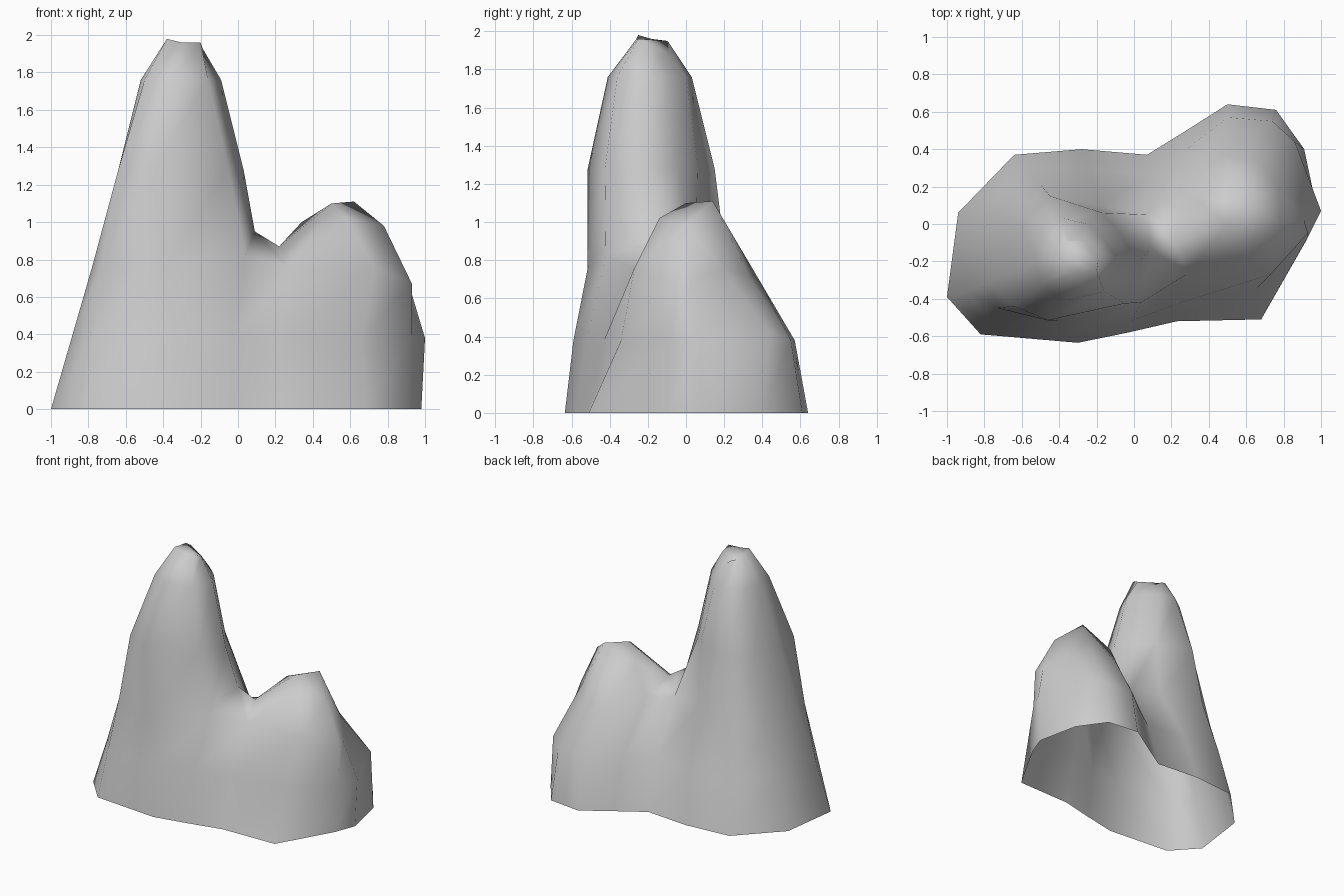
import bpy, bmesh

cube = bpy.data.objects.get("Cube")
if cube:
    bpy.data.objects.remove(cube)

# Stone colour
stone = bpy.data.materials.new("stone grey")
stone.use_nodes = True
grey = (0.6, 0.6, 0.6, 1)
stone.diffuse_color = grey
stone.node_tree.nodes["Principled BSDF"].inputs["Base Color"].default_value = grey

bm = bmesh.new()


def point(x, y, z):
    return bm.verts.new((x, y, z))


def outline(height, points):
    """A level ring; a point may carry its own height as a third value."""
    return [point(p[0], p[1], p[2] if len(p) > 2 else height) for p in points]


def loft(rings):
    for low, high in zip(rings, rings[1:]):
        n = len(low)
        for i in range(n):
            j = (i + 1) % n
            bm.faces.new((low[i], low[j], high[j], high[i]))


# Shared foot of the rock, open underneath
foot = outline(0, [(-1, -.39), (-.82, -.59), (-.3, -.635), (-.03, -.58), (.23, -.52),
                   (.68, -.51), (.92, -.09), (.98, .07), (.91, .4), (.76, .61),
                   (.5, .64), (.28, .5), (.07, .37), (-.28, .4), (-.64, .37), (-.94, .06)])
waist = outline(.38, [(-.89, -.36), (-.77, -.53), (-.34, -.59), (-.02, -.52), (.22, -.43),
                      (.66, -.34), (.93, -.07), (1, .07), (.86, .44, .42), (.74, .55),
                      (.5, .57), (.28, .4), (.08, .26), (-.24, .3), (-.58, .3), (-.84, .04)])
shoulder = outline(.76, [(-.78, -.31), (-.73, -.45), (-.4, -.515), (.04, -.42, .82),
                         (.28, -.27), (.73, -.27), (.93, -.05, .67), (.91, .02, .68),
                         (.78, .19), (.66, .33, .72), (.48, .37, .72), (.24, .16, .79),
                         (.07, .05, .79), (-.18, .1, .82), (-.5, .21, .8), (-.72, .04)])
loft([foot, waist, shoulder])
(west, south_west, south, spur, front_valley, front, south_east, east,
 north_east, north, back, nook, back_valley) = shoulder[:13]

# Saddle between the peaks, rising to a notch at the tall peak
saddle = point(.22, -.1, .87)
notch = point(.09, -.13, .95)
saddle_faces = [(spur, front_valley, notch), (front_valley, saddle, notch),
                (saddle, back_valley, notch), (saddle, nook, back_valley)]

# Short peak: facets around a slanted crest
brow = point(.58, -.14, 1.02)
flank = point(.78, 0, .98)
crest = point(.5, 0, 1.1)
summit = point(.62, .14, 1.11)
ledge = point(.34, .13, 1.0)
short_faces = [(saddle, front_valley, crest), (front_valley, brow, crest),
               (front_valley, front, brow), (front, flank, brow),
               (front, south_east, flank), (south_east, east, flank),
               (east, north_east, flank), (north_east, summit, flank),
               (north_east, north, summit), (north, back, summit),
               (back, ledge, summit), (back, nook, ledge),
               (nook, saddle, ledge), (saddle, crest, ledge),
               (ledge, crest, summit), (crest, flank, summit), (crest, brow, flank)]

# Tall peak: tapering rings with a sloping tip
tall = [shoulder[12:] + [west, south_west, south, spur, notch],
        outline(1.28, [(-.08, -.04), (-.17, .06), (-.45, .15), (-.6, 0), (-.64, -.26),
                       (-.64, -.44), (-.46, -.515), (-.05, -.425), (.03, -.2)]),
        outline(1.76, [(-.16, -.08), (-.25, 0), (-.38, .03), (-.49, -.05), (-.52, -.2),
                       (-.5, -.33), (-.36, -.41), (-.16, -.36), (-.09, -.19)]),
        outline(1.96, [(-.2, -.13, 1.86), (-.26, -.09, 1.88), (-.35, -.09, 1.94),
                       (-.39, -.1, 1.95), (-.39, -.18), (-.38, -.25, 1.98),
                       (-.3, -.26), (-.2, -.25), (-.19, -.19, 1.93)])]
loft(tall)
tip = tall[-1]
tip_faces = [tip[3:8], tip[7:] + tip[:4]]

for corners in saddle_faces + short_faces + tip_faces:
    bm.faces.new(corners)

bmesh.ops.recalc_face_normals(bm, faces=bm.faces)
if sum(f.normal.dot(f.calc_center_median()) for f in bm.faces) < 0:
    bmesh.ops.reverse_faces(bm, faces=bm.faces)
for f in bm.faces:
    f.smooth = True

mesh = bpy.data.meshes.new("twin_peak_rock")
bm.to_mesh(mesh)
bm.free()
mesh.materials.append(stone)
rock = bpy.data.objects.new("twin_peak_rock", mesh)
bpy.context.collection.objects.link(rock)
